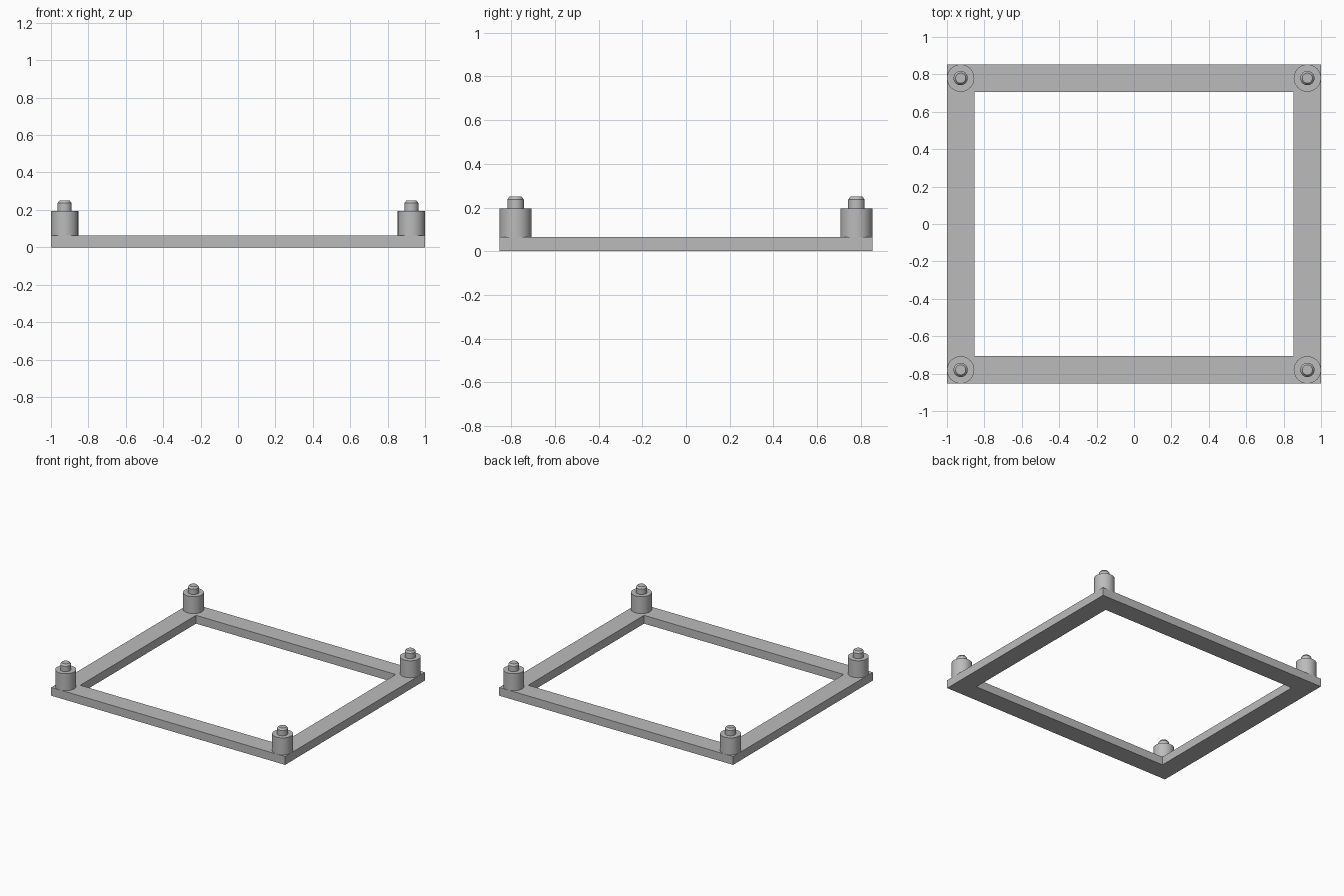
import bpy, bmesh, math

if "Cube" in bpy.data.objects:
    bpy.data.objects.remove(bpy.data.objects["Cube"])

HX, HY = 1.0, 0.853        # outer half sizes of the frame
BAR, H = 0.146, 0.064      # bar width and height
R = BAR / 2                # post radius

grey = bpy.data.materials.new("plain grey")
grey.diffuse_color = (0.5, 0.5, 0.5, 1)
grey.use_nodes = True
grey.node_tree.nodes["Principled BSDF"].inputs["Base Color"].default_value = grey.diffuse_color


def make_object(name, bm):
    bmesh.ops.recalc_face_normals(bm, faces=bm.faces)
    mesh = bpy.data.meshes.new(name)
    bm.to_mesh(mesh)
    bm.free()
    mesh.materials.append(grey)
    obj = bpy.data.objects.new(name, mesh)
    bpy.context.collection.objects.link(obj)
    return obj


def lathe(name, profile, x, y, steps=48):
    """Revolve an (r, z) profile that starts and ends on the axis."""
    bm = bmesh.new()
    verts = [bm.verts.new((r, 0, z)) for r, z in profile]
    edges = [bm.edges.new(pair) for pair in zip(verts, verts[1:])]
    bmesh.ops.spin(bm, geom=verts + edges, cent=(0, 0, 0), axis=(0, 0, 1),
                   angle=math.tau, steps=steps)
    bmesh.ops.remove_doubles(bm, verts=bm.verts, dist=1e-5)
    obj = make_object(name, bm)
    obj.location = (x, y, 0)
    bpy.ops.object.select_all(action='DESELECT')
    obj.select_set(True)
    bpy.context.view_layer.objects.active = obj
    bpy.ops.object.shade_smooth_by_angle(angle=math.radians(30))


# Rectangular base frame: ring of four quads, raised to the bar height
bm = bmesh.new()
signs = [(-1, -1), (1, -1), (1, 1), (-1, 1)]
outer = [bm.verts.new((sx * HX, sy * HY, 0)) for sx, sy in signs]
inner = [bm.verts.new((sx * (HX - BAR), sy * (HY - BAR), 0)) for sx, sy in signs]
ring = []
for i in range(4):
    j = (i + 1) % 4
    ring.append(bm.faces.new((outer[i], outer[j], inner[j], inner[i])))
top = bmesh.ops.extrude_face_region(bm, geom=ring, use_keep_orig=True)["geom"]
bmesh.ops.translate(bm, vec=(0, 0, H),
                    verts=[v for v in top if isinstance(v, bmesh.types.BMVert)])
make_object("base_frame", bm)

# Corner posts, each with a narrow chamfered pin on top
post = [(0, H), (R, H), (R, 0.195), (0.038, 0.195),
        (0.038, 0.236), (0.027, 0.25), (0, 0.25)]
for sx, sy in signs:
    name = ("back" if sy > 0 else "front") + ("_right" if sx > 0 else "_left") + "_post"
    lathe(name, post, sx * (HX - R), sy * (HY - R))
